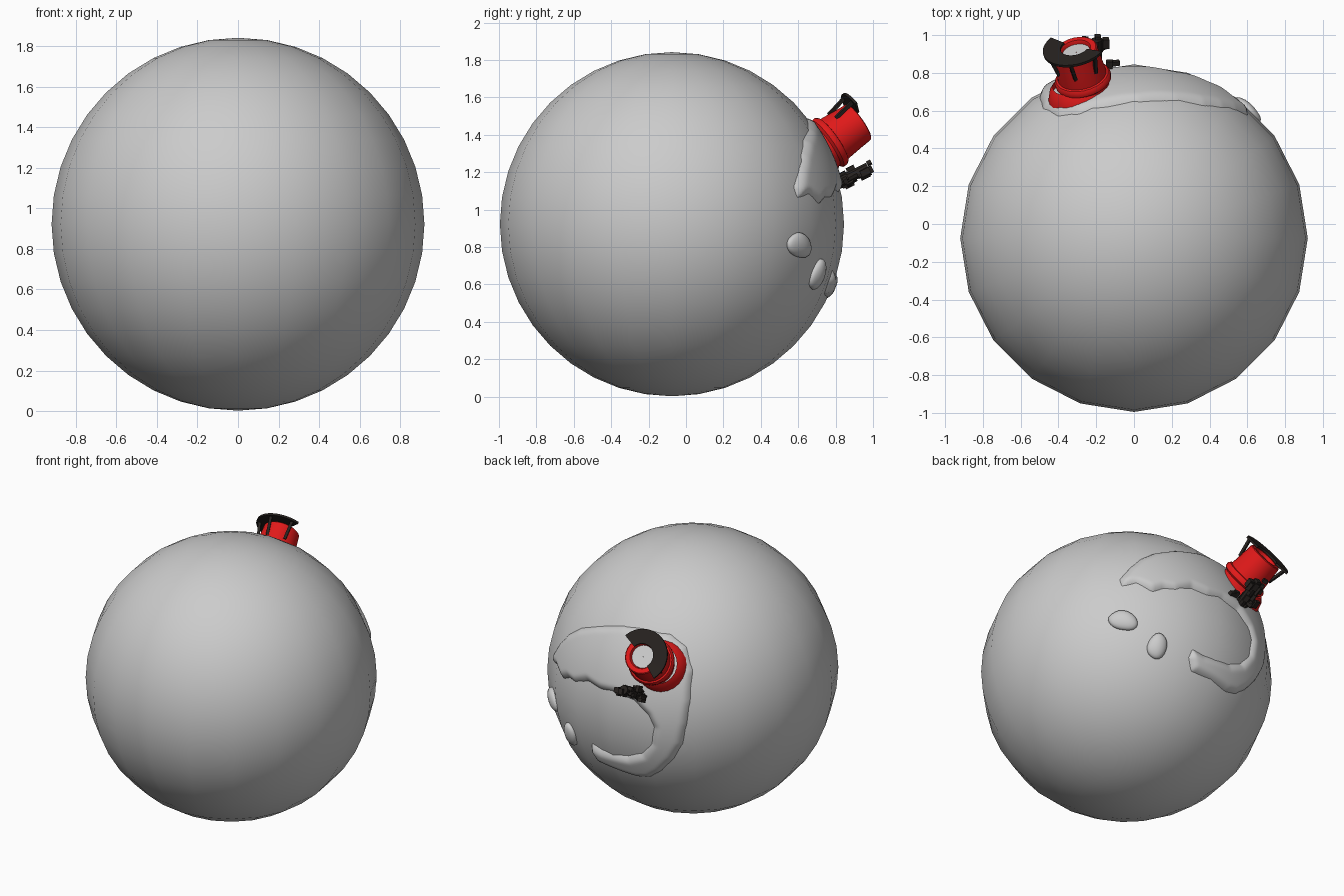
import bpy, bmesh, math, random
from mathutils import Vector, Matrix

if "Cube" in bpy.data.objects:
    bpy.data.objects.remove(bpy.data.objects["Cube"])

random.seed(4)
R = 0.92
C = Vector((0, -0.075, 0.922))            # globe centre
TOP = Vector((-0.31, 0.925, 1.47))        # centre of the tower mouth
AXIS = Vector((-0.2, 0.80, 0.56)).normalized()


def material(name, col):
    m = bpy.data.materials.new(name)
    m.diffuse_color = (*col, 1)
    m.use_nodes = True
    m.node_tree.nodes["Principled BSDF"].inputs["Base Color"].default_value = m.diffuse_color
    return m


RED = material("red", (0.75, 0.01, 0.01))
BLACK = material("black", (0.02, 0.016, 0.014))


def finish(name, bm, mat=None, smooth=True):
    bmesh.ops.recalc_face_normals(bm, faces=bm.faces)
    me = bpy.data.meshes.new(name)
    bm.to_mesh(me)
    bm.free()
    ob = bpy.data.objects.new(name, me)
    bpy.context.collection.objects.link(ob)
    if mat:
        me.materials.append(mat)
    if smooth:
        bpy.ops.object.select_all(action='DESELECT')
        ob.select_set(True)
        bpy.context.view_layer.objects.active = ob
        bpy.ops.object.shade_smooth_by_angle(angle=math.radians(40))
    return ob


def frame(origin, axis, right=Vector((-0.819, -0.574, 0))):
    """Matrix with local z along axis and local x near the given direction."""
    z = axis.normalized()
    x = (right - right.dot(z) * z).normalized()
    m = Matrix((x, z.cross(x), z)).transposed().to_4x4()
    m.translation = origin
    return m


def lathe(name, profile, m, mat, n=24):
    bm = bmesh.new()
    rings = [[bm.verts.new(m @ Vector((r * math.cos(2 * math.pi * i / n),
                                       r * math.sin(2 * math.pi * i / n), h)))
              for i in range(n)] for r, h in profile]
    for a, b in zip(rings, rings[1:]):
        for i in range(n):
            bm.faces.new((a[i], a[(i + 1) % n], b[(i + 1) % n], b[i]))
    return finish(name, bm, mat)


# Globe
bm = bmesh.new()
bmesh.ops.create_uvsphere(bm, u_segments=20, v_segments=20, radius=R,
                          matrix=Matrix.Translation(C))
finish("globe", bm)

# C-shaped land mass: outline in x, z on a unit sphere, seen from the back
OUTLINE = [(.67, .14), (.67, .22), (.60, .33), (.52, .42), (.41, .50), (.25, .57), (.03, .63),
           (-.15, .64), (-.32, .63), (-.45, .56), (-.54, .41), (-.56, .20), (-.55, .04),
           (-.52, -.12), (-.45, -.25), (-.35, -.37), (-.26, -.44), (-.16, -.46),
           (0, -.44), (.17, -.42), (.22, -.33), (.20, -.26), (.10, -.28), (-.12, -.27),
           (-.23, -.22), (-.30, -.12), (-.32, .0), (-.28, .08), (-.18, .165), (-.04, .19),
           (.09, .18), (.21, .20), (.33, .145), (.41, .15), (.49, .11), (.58, .16)]


def signed_distance(p):
    """Positive inside the outline, negative outside."""
    inside, best = False, 9.0
    for a, b in zip(OUTLINE, OUTLINE[1:] + OUTLINE[:1]):
        a, b = Vector(a), Vector(b)
        t = max(0, min(1, (p - a).dot(b - a) / (b - a).length_squared))
        best = min(best, (p - a - t * (b - a)).length)
        if (a.y > p.y) != (b.y > p.y) and p.x < a.x + (p.y - a.y) * (b.x - a.x) / (b.y - a.y):
            inside = not inside
    return best if inside else -best


bm = bmesh.new()
N, grid = 96, {}
for i in range(N + 1):
    for j in range(N + 1):
        p = Vector((-0.62 + 1.36 * i / N, -0.52 + 1.22 * j / N))
        d = signed_distance(p)
        if d > -0.03:
            k = max(0, min(1, (d + 0.03) / 0.09))
            r = R + 0.018 - 0.09 * (1 - k) ** 2
            y = math.sqrt(1 - p.length_squared)
            grid[i, j] = bm.verts.new(C + r * Vector((p.x, y, p.y)))
for i, j in list(grid):
    keys = [(i, j), (i + 1, j), (i + 1, j + 1), (i, j + 1)]
    if all(k in grid for k in keys):
        bm.faces.new([grid[k] for k in keys])
finish("land_mass", bm)

# Two small islands
for k, (x, z, a, b, turn) in enumerate([(.655, -.125, .095, .065, 12), (.435, -.295, .065, .085, 10)]):
    n = Vector((x, math.sqrt(1 - x * x - z * z), z))
    bm = bmesh.new()
    bmesh.ops.create_icosphere(bm, subdivisions=3, radius=1)
    for v in bm.verts:
        v.co *= 1 + 0.06 * math.sin(3 * v.co.x + 2 * v.co.y + k)
    bm.transform(frame(C + n * (R - 0.008), n) @ Matrix.Rotation(math.radians(turn), 4, 'Z')
                 @ Matrix.Diagonal((a, b, 0.036, 1)))
    finish(f"island_{k + 1}", bm)

# Red tower: hollow tube, collar and flared skirt
mouth = frame(TOP, AXIS)
lathe("tower_tube", [(.135, -.34), (.132, -.18), (.122, -.08), (.116, -.005), (.11, 0),
                     (.082, 0), (.076, -.01), (.072, -.06)], mouth, RED)
lathe("tower_collar", [(.125, -.17), (.142, -.175), (.152, -.19), (.15, -.21), (.13, -.225)],
      mouth, RED)
base = Vector((-0.29, 0.69, 1.31))
lathe("tower_skirt", [(.185, -.07), (.17, .0), (.15, .05), (.125, .075)],
      frame(base, AXIS + (base - C).normalized()), RED)
lathe("tower_floor", [(.074, -.02), (.001, -.02)], mouth, None)

# Black arc plate around the upper side of the mouth
bm = bmesh.new()
steps, rows = 24, []
for i in range(steps + 1):
    a = math.radians(128 - 190 * i / steps)
    rows.append([bm.verts.new(mouth @ Vector((r * math.cos(a), r * math.sin(a), h)))
                 for r, h in ((.078, .004), (.172, .008), (.172, .022), (.078, .018))])
for p, q in zip(rows, rows[1:]):
    for i in range(4):
        bm.faces.new((p[i], p[(i + 1) % 4], q[(i + 1) % 4], q[i]))
bm.faces.new(rows[0])
bm.faces.new(rows[-1][::-1])
finish("arc_plate", bm, BLACK)


def box(bm, m, size):
    bmesh.ops.create_cube(bm, size=1, matrix=m @ Matrix.Diagonal((*size, 1)))


# Slanted struts under the plate
bm = bmesh.new()
for deg in (115, 60, 5, -45):
    a = math.radians(deg)
    d = Vector((math.cos(a), math.sin(a), 0))
    p, q = mouth @ (d * .124 + Vector((0, 0, -.11))), mouth @ (d * .15 + Vector((0, 0, .01)))
    box(bm, frame((p + q) / 2, q - p), (.018, .018, (q - p).length))
finish("plate_struts", bm, BLACK, False)

# Dark clustered machine beside the tower
bm = bmesh.new()
p, q = Vector((-0.20, 0.79, 1.13)), Vector((-0.20, 0.975, 1.225))
bmesh.ops.create_cone(bm, cap_ends=True, segments=10, radius1=.03, radius2=.03,
                      depth=(q - p).length, matrix=frame((p + q) / 2, q - p))
for i in range(26):
    c = p.lerp(q, random.uniform(.2, .95))
    c += Vector((random.uniform(-.07, .07), random.uniform(-.02, .02), random.uniform(-.035, .035)))
    box(bm, frame(c, q - p) @ Matrix.Rotation(random.uniform(0, 1.5), 4, 'Z'),
        (random.uniform(.02, .045), random.uniform(.015, .035), random.uniform(.02, .06)))
box(bm, frame(Vector((-0.11, 0.85, 1.16)), q - p), (.07, .025, .025))
finish("side_machine", bm, BLACK, False)
